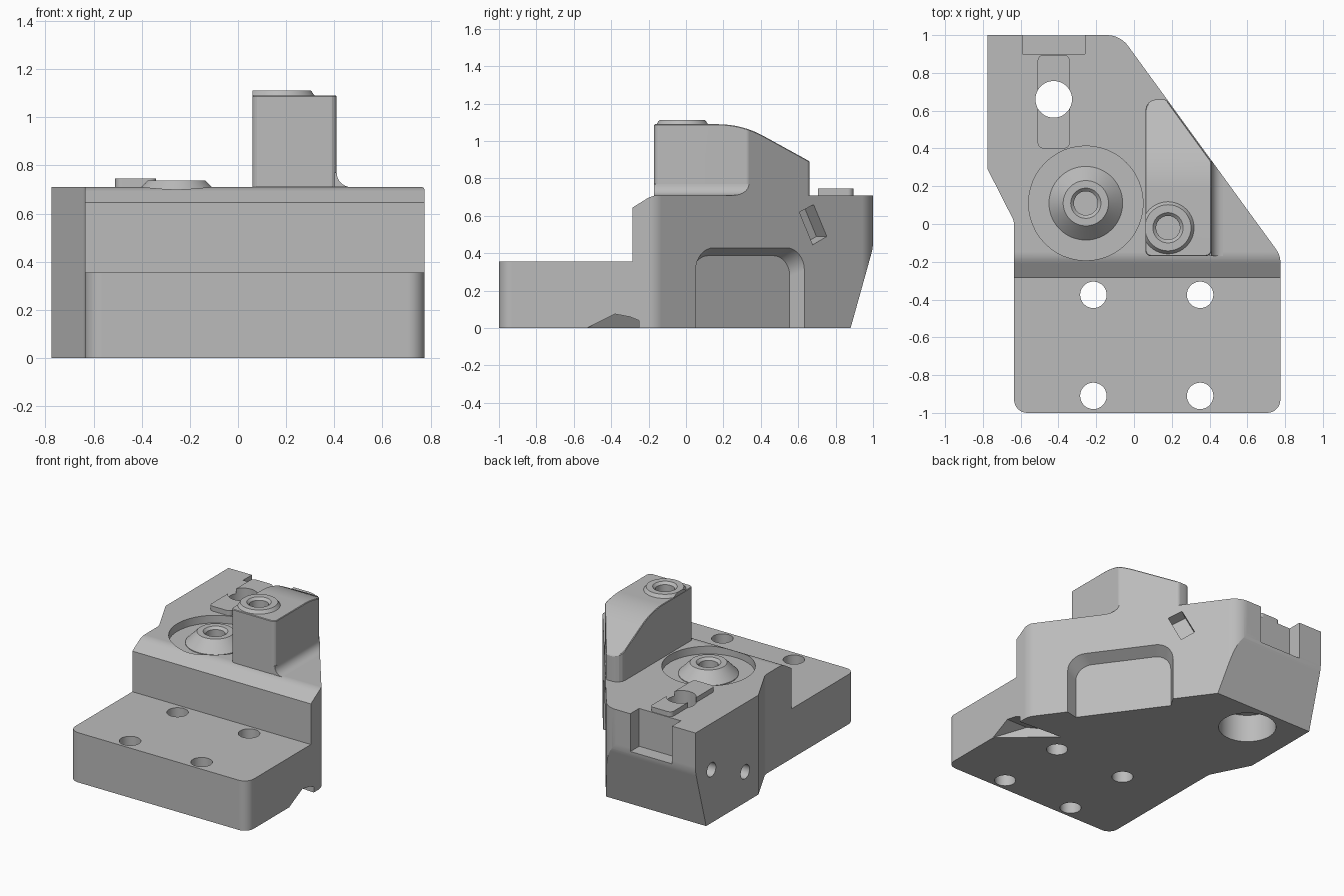
import bpy, bmesh, math
from mathutils import Matrix, Vector

cube = bpy.data.objects.get("Cube")
if cube:
    bpy.data.objects.remove(cube, do_unlink=True)

metal = bpy.data.materials.new("plain_grey")
metal.use_nodes = True
GREY = (0.5, 0.5, 0.5, 1)
metal.diffuse_color = GREY
metal.node_tree.nodes["Principled BSDF"].inputs["Base Color"].default_value = GREY


def rounded(corners, steps=8):
    """Turn (x, y, radius) corners into an outline with arcs."""
    out = []
    for i, (x, y, r) in enumerate(corners):
        p = Vector((x, y))
        if r == 0:
            out.append(p)
            continue
        a = (Vector(corners[i - 1][:2]) - p).normalized()
        b = (Vector(corners[(i + 1) % len(corners)][:2]) - p).normalized()
        half = a.angle(b) / 2
        centre = p + (a + b).normalized() * r / math.sin(half)
        start = p + a * r / math.tan(half) - centre
        end = p + b * r / math.tan(half) - centre
        sweep = start.angle_signed(end)
        for k in range(steps + 1):
            t = -sweep * k / steps
            c, s = math.cos(t), math.sin(t)
            out.append(centre + Vector((start.x * c - start.y * s, start.x * s + start.y * c)))
    return out


def finish(bm, name):
    bmesh.ops.recalc_face_normals(bm, faces=bm.faces)
    mesh = bpy.data.meshes.new(name)
    bm.to_mesh(mesh)
    bm.free()
    mesh.materials.append(metal)
    obj = bpy.data.objects.new(name, mesh)
    bpy.context.collection.objects.link(obj)
    return obj


def prism(name, outline, low, high, matrix=Matrix(), taper=1):
    """Extrude an outline from low to high, then place it by the matrix."""
    bm = bmesh.new()
    bottom = [bm.verts.new(matrix @ Vector((x * taper, y * taper, low))) for x, y in outline]
    top = [bm.verts.new(matrix @ Vector((x, y, high))) for x, y in outline]
    bm.faces.new(bottom)
    bm.faces.new(top)
    for i in range(len(outline)):
        bm.faces.new((bottom[i - 1], bottom[i], top[i], top[i - 1]))
    return finish(bm, name)


def lathe(name, profile, x, y, sides=64):
    """Spin a closed (radius, z) profile about a vertical axis."""
    bm = bmesh.new()
    rings = []
    for k in range(sides):
        a = math.tau * k / sides
        rings.append([bm.verts.new((x + r * math.cos(a), y + r * math.sin(a), z)) for r, z in profile])
    for k in range(sides):
        for j in range(len(profile)):
            bm.faces.new((rings[k - 1][j - 1], rings[k][j - 1], rings[k][j], rings[k - 1][j]))
    return finish(bm, name)


def disc(r, sides=48):
    return [(r * math.cos(math.tau * k / sides), r * math.sin(math.tau * k / sides)) for k in range(sides)]


def round_cutter(r, x, y, low, high):
    return prism("round_cutter", disc(r), low, high, Matrix.Translation((x, y, 0)))


def combine(obj, other, mode="DIFFERENCE"):
    mod = obj.modifiers.new("cut", "BOOLEAN")
    mod.operation, mod.object, mod.solver = mode, other, "EXACT"
    bpy.context.view_layer.objects.active = obj
    bpy.ops.object.modifier_apply(modifier=mod.name)
    bpy.data.objects.remove(other, do_unlink=True)


# Matrix that sends outline (y, z) and extrusion x into the world
SIDE = Matrix(((0, 0, 1, 0), (1, 0, 0, 0), (0, 1, 0, 0), (0, 0, 0, 1)))
# Slanted flank: along is the run of the wall, out is its outward normal
ALONG, OUT = Vector((-0.589, 0.808, 0)), Vector((0.808, 0.589, 0))


def flank(y, z):
    m = Matrix((ALONG, Vector((0, 0, 1)), OUT)).transposed().to_4x4()
    m.translation = (0.76 - (y + 0.15) * 0.729, y, z)
    return m


# Stepped body: plan outline met by side profile
plan = [(-0.775, 1, 0), (-0.073, 1, 0.14), (0.775, -0.165, 0.12), (0.775, -1, 0.07),
        (-0.635, -1, 0.07), (-0.635, 0.015, 0.08), (-0.775, 0.29, 0)]
side = [(-1, 0, 0), (0.88, 0, 0), (1, 0.43, 0.25), (1, 0.71, 0), (-0.18, 0.71, 0.12),
        (-0.285, 0.645, 0), (-0.285, 0.355, 0), (-1, 0.355, 0)]
body = prism("body", rounded(plan), 0, 0.71)
combine(body, prism("side_cutter", rounded(side), -2, 2, SIDE), "INTERSECT")

# Bolt holes, round recess and stepped through hole
for x in (-0.215, 0.35):
    for y in (-0.375, -0.91):
        combine(body, round_cutter(0.07, x, y, -1, 1))
combine(body, round_cutter(0.303, -0.255, 0.11, 0.655, 1))
combine(body, round_cutter(0.097, -0.425, 0.66, -1, 1))
combine(body, round_cutter(0.19, -0.425, 0.66, -1, 0.2))
combine(body, round_cutter(0.063, -0.255, 0.11, 0.45, 1))

# Notch in the back wall
combine(body, prism("notch_cutter", [(-0.59, 0.9), (-0.26, 0.9), (-0.26, 1.1), (-0.59, 1.1)], 0.44, 1))

# Holes in the right wall
for y, z in ((0.82, 0.38), (0.44, 0.22)):
    combine(body, prism("side_hole_cutter", disc(0.05), -1, -0.64, Matrix.Translation((0, y, z)) @ SIDE))

# Rounded pocket and small tilted slot in the slanted flank
pocket = [(-0.36, -0.1, 0), (0.36, -0.1, 0), (0.36, 0.43, 0.12), (-0.36, 0.43, 0.12)]
combine(body, prism("pocket_cutter", rounded(pocket), -0.08, 0.005, flank(0.34, 0), 0.9))
slot = [(-0.093, 0.067), (0, 0.107), (0.087, -0.063), (-0.006, -0.108)]
combine(body, prism("slot_cutter", slot, -0.09, 0.05, flank(0.68, 0.553)))

# Wedge relief under the left edge
wedge = prism("wedge", [(0.9, -0.64), (0.44, -0.23), (0.9, -0.26)], -0.1, 0.2)
combine(wedge, prism("wedge_side", [(-0.7, -0.085), (-0.38, 0.075), (-0.3, 0.06), (-0.2, 0.02), (-0.2, -0.085)],
                     0, 1, SIDE), "INTERSECT")
combine(body, wedge)

# Raised key on the top, split by the through hole
key = prism("locating_key", rounded([(-0.51, 0.4, 0.03), (-0.34, 0.4, 0.03),
                                     (-0.34, 0.895, 0.03), (-0.51, 0.895, 0.03)]), 0.7, 0.745)
combine(key, round_cutter(0.097, -0.425, 0.66, 0, 1))

# Conical seat in the recess
seat = lathe("conical_seat", [(0.063, 0.65), (0.195, 0.65), (0.195, 0.66), (0.12, 0.737),
                              (0.08, 0.737), (0.063, 0.72)], -0.255, 0.11)

# Tower flush with the slanted flank, chamfered round its top
foot = [(0.06, -0.17, 0.03), (0.41, -0.17, 0.03), (0.41, 0.33, 0.03), (0.17, 0.66, 0.03), (0.06, 0.66, 0.06)]
crown = [(-0.5, 0.7, 0), (-0.5, 1.09, 0), (0.3, 1.09, 0.5), (0.8, 0.815, 0), (0.8, 0.7, 0)]
tower = prism("tower", rounded(foot, 4), 0.71, 1.5)
combine(tower, prism("crown_cutter", rounded(crown), -1, 1, SIDE), "INTERSECT")
bm = bmesh.new()
bm.from_mesh(tower.data)
bmesh.ops.remove_doubles(bm, verts=bm.verts, dist=0.0005)
rim = [e for e in bm.edges if len(e.link_faces) == 2
       and sorted(f.normal.z > 0.3 for f in e.link_faces) == [False, True]]
bmesh.ops.bevel(bm, geom=rim, offset=0.03, segments=1, affect="EDGES", clamp_overlap=True)
bm.to_mesh(tower.data)
bm.free()
combine(tower, round_cutter(0.063, 0.18, -0.02, 0.95, 2))

# Ring boss on the tower
boss = lathe("tower_boss", [(0.063, 1.0), (0.12, 1.0), (0.12, 1.06), (0.138, 1.09), (0.122, 1.112),
                            (0.08, 1.112), (0.063, 1.095)], 0.18, -0.02)
combine(boss, prism("boss_trim", [(0.061, -0.169), (0.4, -0.169), (0.4, 0.3), (0.061, 0.3)], 0.9, 2), "INTERSECT")

# Concave fillet at the tower foot
TURN = Matrix(((1, 0, 0, 0), (0, 0, 1, 0), (0, 1, 0, 0), (0, 0, 0, 1)))
curve = [(0.47 - 0.06 * math.sin(t * math.pi / 16), 0.77 - 0.06 * math.cos(t * math.pi / 16)) for t in range(9)]
fillet = prism("foot_fillet", curve + [(0.4, 0.77), (0.4, 0.71)], -0.17, 0.6, TURN)
combine(fillet, prism("plan_trim", rounded(plan), 0, 2), "INTERSECT")

# Smooth the rounds, keep the edges crisp
for obj in (body, key, seat, tower, boss, fillet):
    bpy.ops.object.select_all(action="DESELECT")
    obj.select_set(True)
    bpy.context.view_layer.objects.active = obj
    bpy.ops.object.shade_smooth_by_angle(angle=math.radians(14))
    weighted = obj.modifiers.new("even_normals", "WEIGHTED_NORMAL")
    weighted.keep_sharp = True
